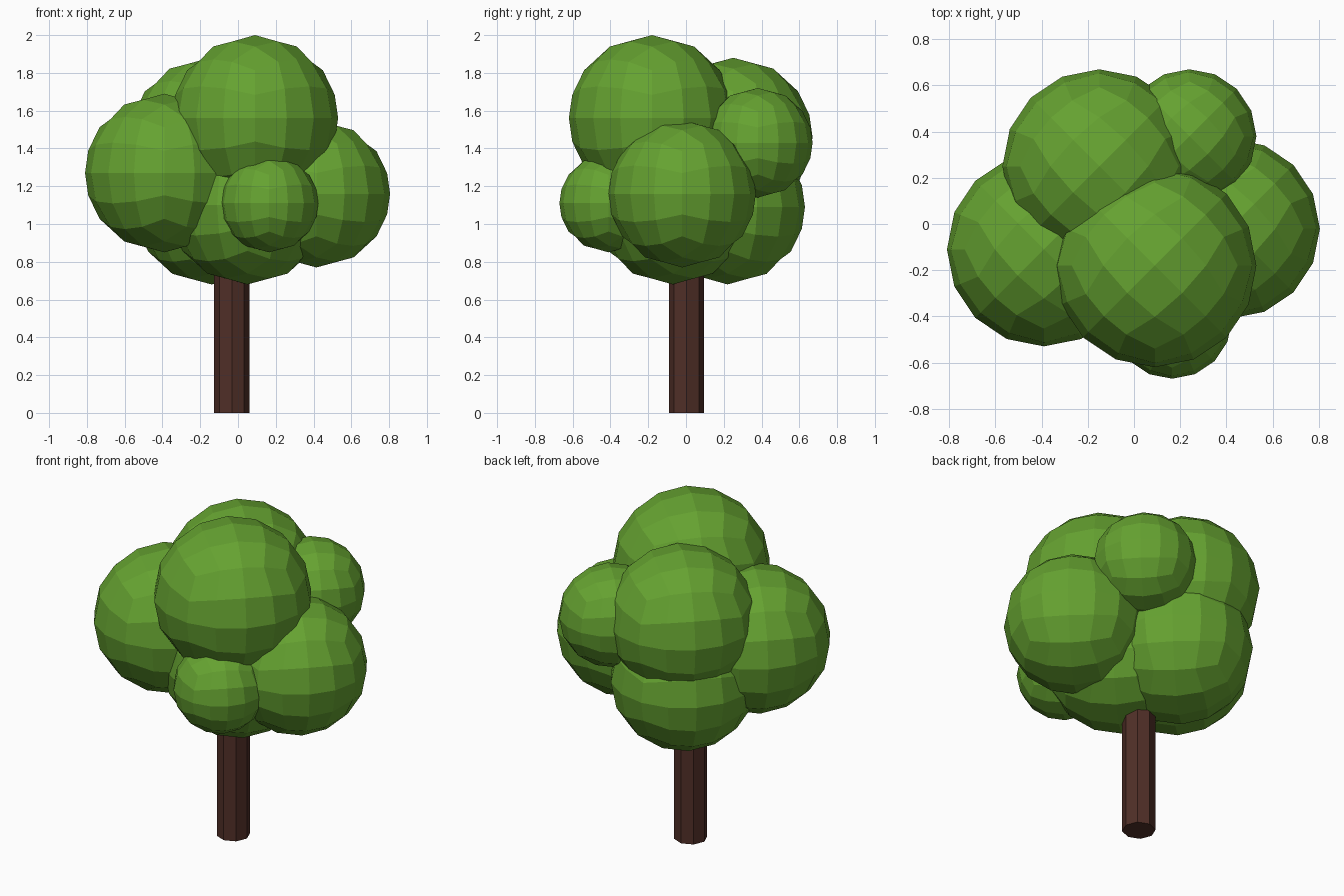
import bpy, bmesh, math
from mathutils import Vector, Matrix

if "Cube" in bpy.data.objects:
    bpy.data.objects.remove(bpy.data.objects["Cube"])


def material(name, rgb):
    m = bpy.data.materials.new(name)
    m.diffuse_color = (*rgb, 1.0)
    m.use_nodes = True
    m.node_tree.nodes["Principled BSDF"].inputs["Base Color"].default_value = m.diffuse_color
    return m


leaf_green = material("leaf green", (0.13, 0.36, 0.03))
bark_brown = material("bark brown", (0.08, 0.028, 0.02))


def add_object(name, bm, mat):
    mesh = bpy.data.meshes.new(name)
    bm.to_mesh(mesh)
    bm.free()
    mesh.materials.append(mat)
    obj = bpy.data.objects.new(name, mesh)
    bpy.context.collection.objects.link(obj)
    return obj


def leaf_ball(name, centre, radius):
    """Faceted ball: a cube cut 4 x 4 per side, pushed out to a sphere, turned 45 degrees."""
    bm = bmesh.new()
    bmesh.ops.create_cube(bm, size=2)
    bmesh.ops.subdivide_edges(bm, edges=bm.edges[:], cuts=3, use_grid_fill=True)
    turn = Matrix.Rotation(math.radians(45), 3, 'Z')
    for v in bm.verts:
        even = Vector([math.tan(c * math.pi / 4) for c in v.co])
        v.co = turn @ even.normalized() * radius + Vector(centre)
    bmesh.ops.recalc_face_normals(bm, faces=bm.faces[:])
    return add_object(name, bm, leaf_green)


# Foliage: overlapping balls
for name, centre, radius in [
    ("crown_top", (0.09, -0.18, 1.56), 0.44),
    ("crown_left", (-0.39, -0.11, 1.27), 0.42),
    ("crown_right", (0.415, -0.02, 1.16), 0.39),
    ("crown_back_upper", (-0.15, 0.25, 1.46), 0.42),
    ("crown_back_small", (0.24, 0.38, 1.43), 0.29),
    ("crown_front_small", (0.165, -0.41, 1.11), 0.26),
    ("crown_core", (0.05, -0.07, 1.10), 0.42),
    ("crown_back_lower", (-0.14, 0.22, 1.09), 0.41),
]:
    leaf_ball(name, centre, radius)

# Trunk: eight-sided post running up into the foliage
bm = bmesh.new()
bmesh.ops.create_cone(bm, cap_ends=True, segments=8, radius1=0.093, radius2=0.093, depth=1.0,
                      matrix=Matrix.Translation((-0.033, 0.002, 0.5)))
add_object("trunk", bm, bark_brown)
